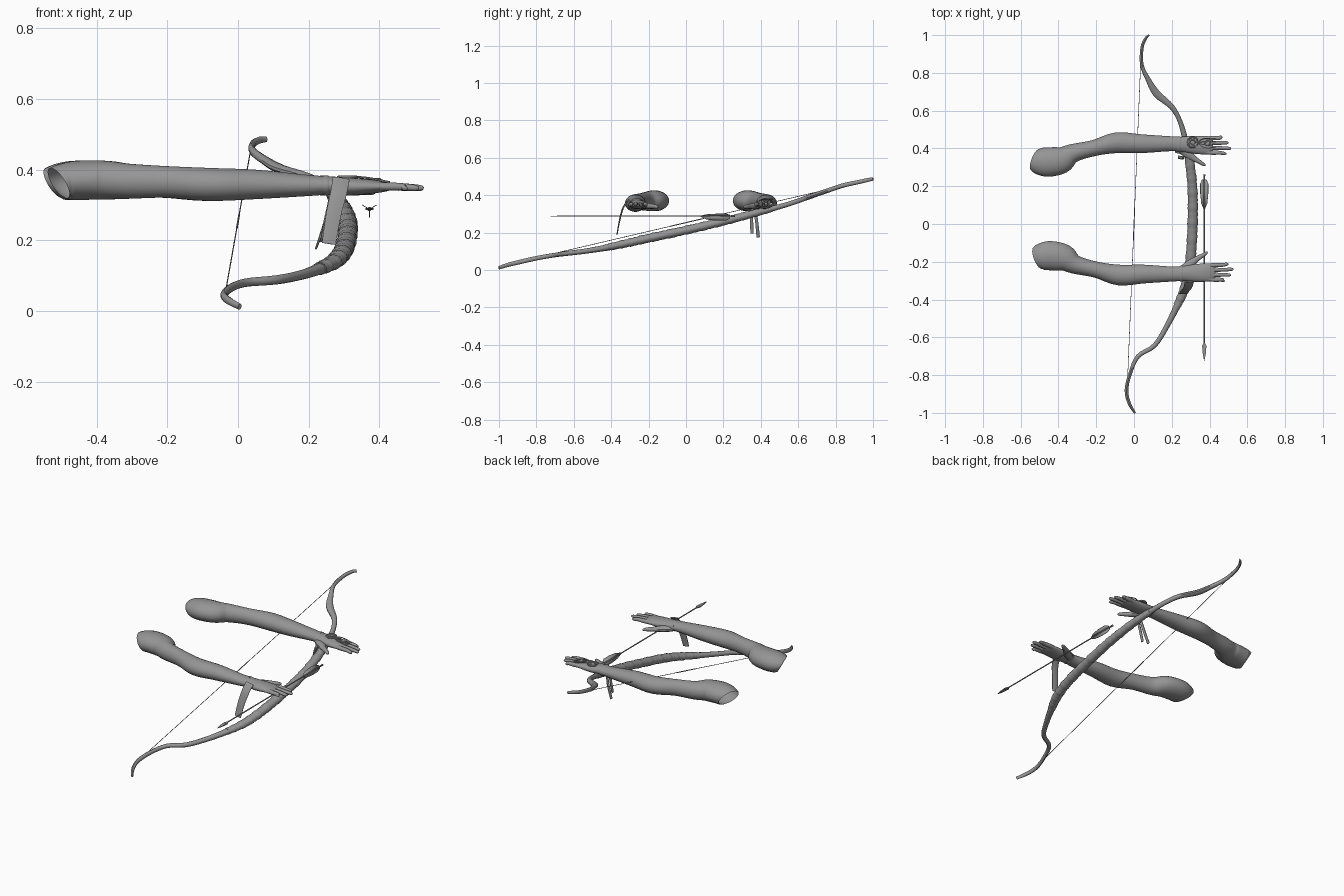
import bpy, math
from mathutils import Vector

cube = bpy.data.objects.get("Cube")
if cube:
    bpy.data.objects.remove(cube)

grey = bpy.data.materials.new("plain_grey")
grey.use_nodes = True
grey.diffuse_color = (0.3, 0.3, 0.3, 1)
grey.node_tree.nodes["Principled BSDF"].inputs["Base Color"].default_value = grey.diffuse_color
parts = []


def finish(ob, name):
    ob.name = name
    ob.data.materials.clear()
    ob.data.materials.append(grey)
    parts.append(ob)
    return ob


def mesh_object(name, verts, faces):
    me = bpy.data.meshes.new(name)
    me.from_pydata(verts, [], faces)
    ob = bpy.data.objects.new(name, me)
    bpy.context.collection.objects.link(ob)
    return finish(ob, name)


def smooth_rows(rows, steps):
    """Catmull-Rom through rows of (x, y, z, half width, half height)."""
    out = []
    for i in range(len(rows) - 1):
        a, b, c, d = (rows[min(max(j, 0), len(rows) - 1)] for j in range(i - 1, i + 3))
        for s in range(steps):
            t = s / steps
            out.append([0.5 * (2 * q + (r - p) * t + (2 * p - 5 * q + 4 * r - u) * t * t
                               + (3 * q - p - 3 * r + u) * t ** 3)
                        for p, q, r, u in zip(a, b, c, d)])
    return out + [list(rows[-1])]


def sweep(name, rows, sides=12, steps=4, up=(0, 0, 1), start_cap=True, slant=0, ridge=None):
    rows = smooth_rows(rows, steps)
    pts = [Vector(r[:3]) for r in rows]
    verts, faces = [], []
    for i, (p, r) in enumerate(zip(pts, rows)):
        tan = (pts[min(i + 1, len(pts) - 1)] - pts[max(i - 1, 0)]).normalized()
        side = tan.cross(Vector(up)).normalized()
        top = side.cross(tan)
        k = ridge(i) if ridge else 1
        lean = slant * max(0, 1 - i / steps)
        for n in range(sides):
            a = math.tau * (n + 0.5) / sides
            v = p + side * math.cos(a) * r[3] * k + top * math.sin(a) * r[4] * k
            v.x -= lean * (v.z - p.z)
            verts.append(v)
    for i in range(len(rows) - 1):
        for n in range(sides):
            m = (n + 1) % sides
            a = i * sides
            faces.append((a + n, a + m, a + sides + m, a + sides + n))
    if start_cap:
        faces.append(tuple(reversed(range(sides))))
    faces.append(tuple(range(len(verts) - sides, len(verts))))
    return mesh_object(name, verts, faces)


def ring(name, loc, major, minor):
    bpy.ops.mesh.primitive_torus_add(location=loc, major_radius=major, minor_radius=minor,
                                     major_segments=20, minor_segments=8)
    finish(bpy.context.object, name)


def disc(name, loc, radius, depth):
    bpy.ops.mesh.primitive_cylinder_add(location=loc, radius=radius, depth=depth, vertices=16)
    finish(bpy.context.object, name)


# Arm running from open shoulder to palm: x, y, z, half width, half height
ARM = [(-.508, -.18, .362, .062, .044), (-.485, -.173, .367, .073, .053),
       (-.44, -.168, .37, .078, .056),
       (-.37, -.18, .37, .072, .055), (-.31, -.215, .367, .05, .05),
       (-.2, -.242, .365, .043, .045), (-.08, -.27, .358, .055, .047),
       (.05, -.265, .358, .05, .042), (.2, -.265, .355, .04, .03),
       (.26, -.262, .355, .04, .026), (.32, -.26, .352, .047, .025),
       (.38, -.257, .352, .049, .02), (.415, -.257, .351, .047, .014),
       (.43, -.257, .35, .04, .009)]
# Finger base y, tip y, tip x
FINGERS = {"index": (-.222, -.213, .5), "middle": (-.245, -.24, .525),
           "ring": (-.268, -.27, .512), "little": (-.29, -.3, .48)}

for label, flip, dx in (("right", False, 0), ("left", True, -.012)):
    def place(rows):
        return [(x + dx, .16 - y if flip else y, *rest) for x, y, *rest in rows]

    sweep(label + "_arm", place(ARM), sides=24, start_cap=False, slant=.3)
    for f, (y0, y1, tip) in FINGERS.items():
        ym = (y0 + y1) / 2
        sweep(f"{label}_{f}_finger", place([
            (.39, y0, .352, .0125, .012), (.43, ym, .352, .012, .0115),
            (.465, ym, .351, .0105, .0105), (tip - .01, y1, .348, .009, .0085),
            (tip, y1, .346, .004, .004)]), sides=10, steps=3)
    sweep(label + "_thumb", place([
        (.255, -.24, .345, .02, .016), (.295, -.215, .343, .025, .017),
        (.33, -.187, .341, .016, .014), (.365, -.165, .339, .011, .011),
        (.383, -.153, .337, .008, .008), (.39, -.149, .337, .003, .003)]), sides=10, steps=3)
    # Glove cuff at the wrist
    sweep(f"{label}_glove_cuff", place([
        (.242, -.2625, .355, .04, .027), (.246, -.2625, .355, .042, .029),
        (.254, -.2625, .355, .042, .029), (.258, -.2625, .355, .04, .027)]),
        sides=24, steps=1)

# Round ornaments on the left glove
ring("glove_medallion_rim", (.31, .433, .378), .026, .005)
ring("glove_medallion_inner_ring", (.31, .433, .379), .014, .004)
disc("glove_medallion", (.31, .433, .376), .026, .008)
ring("knuckle_ornament_rim", (.39, .428, .372), .012, .004)
disc("knuckle_ornament", (.39, .428, .371), .012, .006)
for n, y in enumerate((.405, .42, .436, .452)):
    sweep(f"glove_cord_{n + 1}", [(.335, .433, .379, .003, .003), (.37, y, .376, .003, .003),
                                  (.43, y, .364, .003, .003)], sides=6)

# Hanging ribbons
sweep("right_ribbon", [(.292, -.305, .375, .026, .004), (.285, -.335, .335, .025, .004),
                       (.27, -.354, .27, .023, .004), (.257, -.369, .19, .021, .003)],
      sides=8, up=(0, 1, 0))
for n, (y, dy, z, x) in enumerate([(.35, .003, .195, .235), (.372, .014, .175, .22)]):
    sweep(f"left_ribbon_{n + 1}", [(.265, y + .02, .345, .008, .004), (.26, y, .31, .006, .008),
                                  (.247, y + dy / 2, .25, .006, .009),
                                  (x, y + dy, z, .003, .01)], sides=8, up=(0, 1, 0))

# Bow with recurved tips and wrapped grip
LOWER = [(.005, -1, .012, .006, .009), (-.025, -.95, .028, .009, .011),
         (-.04, -.88, .045, .01, .012), (-.02, -.79, .065, .01, .012),
         (.022, -.7, .08, .012, .012), (.11, -.642, .088, .013, .013),
         (.18, -.53, .102, .015, .014), (.24, -.41, .122, .02, .017)]
GRIP = [(.23, -.43, .119, .02, .017), (.272, -.33, .14, .025, .02),
        (.298, -.2, .17, .026, .022), (.31, 0, .213, .026, .022),
        (.31, .18, .255, .025, .021), (.293, .34, .296, .023, .019),
        (.268, .46, .328, .018, .016)]
UPPER = [(.273, .44, .322, .017, .015), (.245, .54, .35, .013, .013),
         (.2, .62, .377, .015, .013), (.12, .69, .402, .021, .013),
         (.075, .765, .427, .014, .012), (.042, .84, .452, .01, .012),
         (.042, .93, .472, .009, .011), (.06, .98, .483, .008, .01),
         (.08, 1, .486, .005, .008)]
sweep("bow_lower_limb", LOWER, sides=10)
sweep("bow_upper_limb", UPPER, sides=10)
sweep("bow_grip_wrapping", GRIP, sides=14, steps=16,
      ridge=lambda i: (1.08, 1.1, 1.0, 1.06, 1.04, .98, 1.12)[i % 7])

# Bow string with a bound middle
start, end = Vector((-.036, -.87, .05)), Vector((.036, .87, .457))
for n, (a, b, r) in enumerate([(0, 1, .0017), (.45, .55, .0027)]):
    sweep(("bow_string", "string_binding")[n],
          [(*start.lerp(end, t), r, r) for t in (a, b)], sides=6, steps=1)

# Arrow
AX, AZ = .372, .288
sweep("arrow_shaft", [(AX, -.66, AZ, .0035, .0035), (AX, .26, AZ, .0035, .0035)],
      sides=8, steps=1)
sweep("arrow_nock", [(AX, .24, AZ, .005, .005), (AX, .262, AZ, .006, .006)], sides=8, steps=1)
sweep("arrow_head", [(AX, -.725, AZ, .001, .001), (AX, -.69, AZ, .011, .003),
                     (AX, -.645, AZ, .016, .004), (AX, -.63, AZ, .005, .004)],
      sides=4, steps=1)
VANE = [(.075, .002), (.11, .018), (.16, .024), (.215, .024), (.235, .013), (.235, .002)]
for n in range(3):
    a = math.radians(30 + 120 * n)
    vane = mesh_object(f"arrow_vane_{n + 1}",
                       [(AX + r * math.cos(a), y, AZ + r * math.sin(a)) for y, r in VANE],
                       [tuple(range(len(VANE)))])
    solid = vane.modifiers.new("thickness", "SOLIDIFY")
    solid.thickness, solid.offset = .002, 0

bpy.ops.object.select_all(action="DESELECT")
for ob in parts:
    ob.select_set(True)
bpy.context.view_layer.objects.active = parts[0]
bpy.ops.object.shade_smooth_by_angle(angle=math.radians(40))
